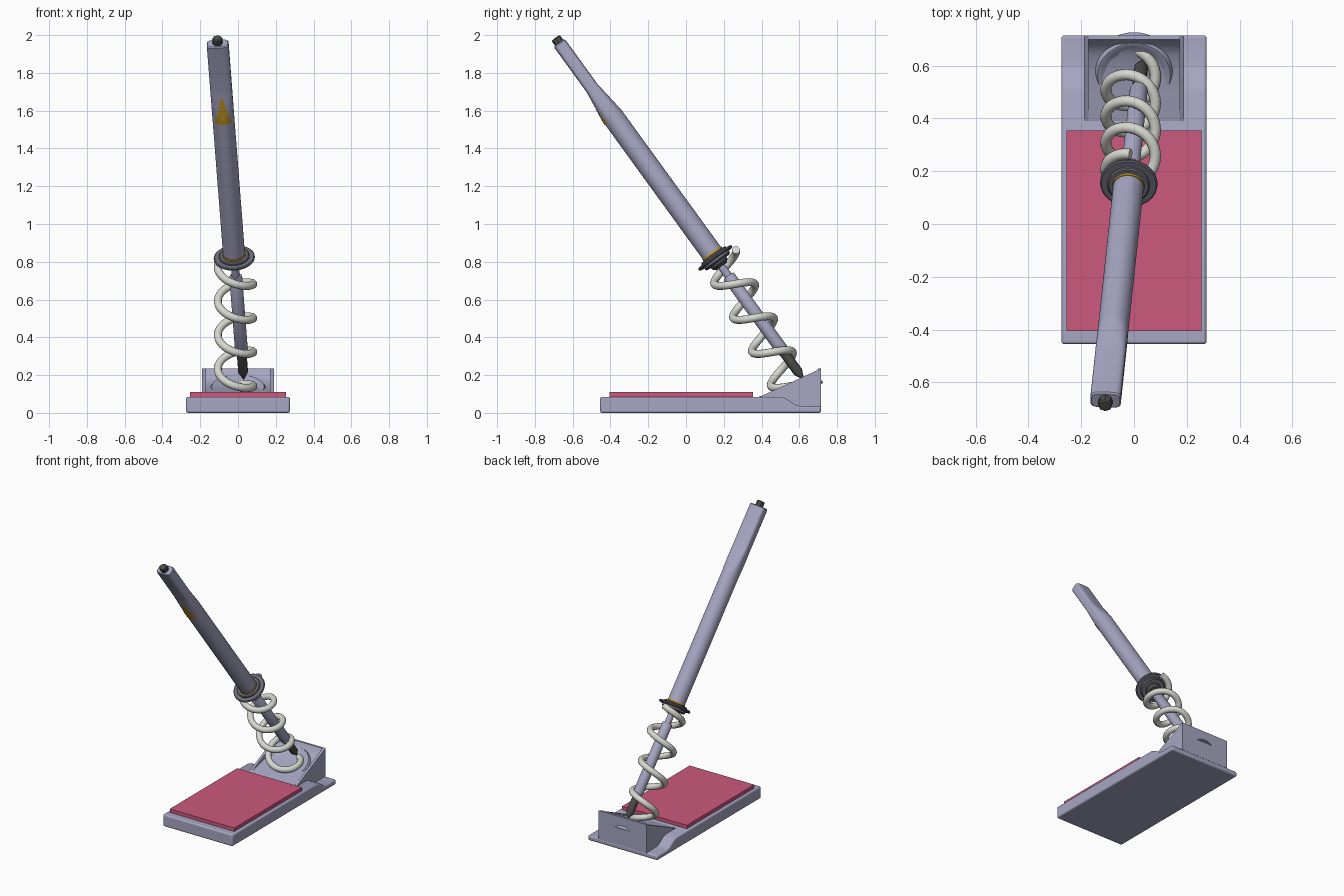
import bpy, bmesh, math
from mathutils import Matrix, Vector

if "Cube" in bpy.data.objects:
    bpy.data.objects.remove(bpy.data.objects["Cube"])


def mat(name, r, g, b):
    m = bpy.data.materials.new(name)
    m.diffuse_color = (r, g, b, 1)
    m.use_nodes = True
    m.node_tree.nodes["Principled BSDF"].inputs["Base Color"].default_value = m.diffuse_color
    return m


LAV = mat("lavender grey", 0.38, 0.38, 0.54)
PINK = mat("raspberry pad", 0.60, 0.10, 0.21)
STEEL = mat("pale spring steel", 0.68, 0.68, 0.63)
DARK = mat("dark grey", 0.075, 0.075, 0.07)
GREY = mat("collar grey", 0.15, 0.15, 0.19)
GOLD = mat("amber", 0.55, 0.31, 0.02)


def make(name, verts, faces, material, matrix=None, smooth=35, bevel=0):
    me = bpy.data.meshes.new(name)
    me.from_pydata([tuple(v) for v in verts], [], faces)
    bm = bmesh.new()
    bm.from_mesh(me)
    bmesh.ops.remove_doubles(bm, verts=bm.verts, dist=1e-5)
    bmesh.ops.recalc_face_normals(bm, faces=bm.faces)
    bm.to_mesh(me)
    bm.free()
    me.materials.append(material)
    ob = bpy.data.objects.new(name, me)
    bpy.context.collection.objects.link(ob)
    if matrix:
        ob.matrix_world = matrix
    if bevel:
        b = ob.modifiers.new("bevel", 'BEVEL')
        b.width, b.segments, b.limit_method = bevel, 3, 'ANGLE'
    if smooth:
        bpy.ops.object.select_all(action='DESELECT')
        bpy.context.view_layer.objects.active = ob
        ob.select_set(True)
        bpy.ops.object.shade_smooth_by_angle(angle=math.radians(smooth))
    return ob


def extrude_x(name, prof, x0, x1, material, bevel=0):
    """Extrude a (y, z) outline along x."""
    n = len(prof)
    v = [(x, y, z) for x in (x0, x1) for y, z in prof]
    f = [tuple(range(n)), tuple(range(2 * n - 1, n - 1, -1))]
    f += [(i, (i + 1) % n, n + (i + 1) % n, n + i) for i in range(n)]
    return make(name, v, f, material, bevel=bevel, smooth=30)


def loft(name, rings, material, matrix, n=40, closed=False):
    """rings: (half width, half depth, height, squareness); capped at both ends."""
    v = []
    for a, b, h, p in rings:
        for i in range(n):
            t = 2 * math.pi * i / n
            c, s = math.cos(t), math.sin(t)
            v.append((a * math.copysign(abs(c) ** (2 / p), c),
                      b * math.copysign(abs(s) ** (2 / p), s), h))
    f = [(k * n + i, k * n + (i + 1) % n, (k + 1) * n + (i + 1) % n, (k + 1) * n + i)
         for k in range(len(rings) - 1) for i in range(n)]
    f += [tuple(range(n))[::-1], tuple(range(len(v) - n, len(v)))]
    return make(name, v, f, material, matrix)


def lathe(name, prof, material, matrix, n=40):
    return loft(name, [(r, r, h, 2) for r, h in prof], material, matrix, n)


# Base plate with a lowered rear ledge
extrude_x("base_plate", [(-0.455, 0), (-0.455, 0.085), (0.50, 0.085), (0.53, 0.075),
                         (0.58, 0.042), (0.61, 0.035), (0.715, 0.035), (0.715, 0)],
          -0.275, 0.275, LAV, bevel=0.01)
# Foot pad
extrude_x("foot_pad", [(-0.405, 0.08), (-0.405, 0.11), (0.355, 0.11), (0.355, 0.08)],
          -0.255, 0.255, PINK)

# Rear housing: two triangular cheeks, a curved floor and the back wall
for side, name in ((1, "right_cheek"), (-1, "left_cheek")):
    extrude_x(name, [(0.39, 0.03), (0.39, 0.085), (0.715, 0.235), (0.715, 0.03)],
              side * 0.19, side * 0.172, LAV)
extrude_x("housing_floor", [(0.39, 0.03), (0.39, 0.088), (0.50, 0.115), (0.58, 0.135),
                            (0.64, 0.16), (0.68, 0.19), (0.70, 0.235), (0.715, 0.235),
                            (0.715, 0.03)], -0.173, 0.173, LAV)
# Spring cup, tilted with the spring
cup = Matrix.Translation((0, 0.575, 0.115)) @ Matrix.Rotation(math.radians(27), 4, 'X')
lathe("spring_cup", [(0.155, -0.03), (0.148, 0.015), (0.138, 0.028), (0.128, 0.028),
                     (0.105, 0.012), (0.06, 0.004), (0.001, 0.002)], LAV, cup)

# Frame of the leaning arm: z along the arm, -y on its front
foot, top = Vector((0.03, 0.62, 0.18)), Vector((-0.11, -0.69, 1.985))
w = (top - foot).normalized()
u = (Vector((1, 0, 0)) - w * w.x).normalized()
arm = Matrix.Translation(foot) @ Matrix((u, w.cross(u), w)).transposed().to_4x4()


def S(z):
    """Distance along the arm for a world height."""
    return (z - foot.z) / w.z


# Lower rod
lathe("rod_tip", [(0.004, 0), (0.026, 0.045), (0.026, S(0.34))], DARK, arm, 16)
lathe("lower_rod", [(0.028, S(0.32)), (0.034, S(0.335)), (0.034, S(0.72)), (0.03, S(0.725))],
      LAV, arm)
lathe("thin_rod", [(0.021, S(0.70)), (0.021, S(0.83))], LAV, arm, 24)

# Collar
c = S(0.82)
lathe("collar_hub", [(0.035, c - 0.055), (0.05, c - 0.04), (0.05, c)], DARK, arm)
lathe("collar_lower_disc", [(0.075, c - 0.026), (0.08, c - 0.02), (0.08, c)], GREY, arm)
lathe("collar_disc", [(0.104, c - 0.007), (0.109, c - 0.002), (0.109, c + 0.004),
                      (0.104, c + 0.008)], GREY, arm)
lathe("collar_upper_disc", [(0.08, c), (0.08, c + 0.016), (0.075, c + 0.02)], GREY, arm)
lathe("amber_ring", [(0.061, c), (0.061, c + 0.032)], GOLD, arm)

# Main tube flattening into the grip
R, FLAT = 0.058, 0.036
s0, s1 = S(1.57), S(1.72)


def section(s):
    t = min(max((s - s0) / (s1 - s0), 0), 1)
    return R, R + (FLAT - R) * t, 2 + 2.2 * t


end = S(1.957)
heights = [c + 0.028] + [s0 + (s1 - s0) * i / 8 for i in range(9)] + [end - 0.006]
rings = [(a, b, h, p) for h in heights for a, b, p in [section(h)]]
rings.append((R - 0.005, FLAT - 0.005, end, 4.2))
loft("main_tube", rings, LAV, arm, 48)

# Amber triangle inlaid on the front of the tube
rows, cols = 12, 8
p0, p1 = S(1.56), S(1.70)
verts = []
for j in range(rows + 1):
    t = j / rows
    s = p0 + (p1 - p0) * t
    a, b, p = section(s)
    for i in range(cols + 1):
        x = 0.045 * (2 * i / cols - 1) * (1 - t)
        verts.append((x, -b * (1 - abs(x / a) ** p) ** (1 / p) - 0.0025, s))
m = cols + 1
make("amber_triangle", verts, [(j * m + i, j * m + i + 1, (j + 1) * m + i + 1, (j + 1) * m + i)
                               for j in range(rows) for i in range(cols)], GOLD, arm)

# End button
lathe("end_button", [(0.027, end - 0.01), (0.027, end + 0.03), (0.022, end + 0.035)],
      DARK, arm, 8)

# Coil spring: starts and ends at the back, four turns
axis_dir = Vector((0, 0.1, -0.18))
back = Vector((0, 0.18, 0.1)).normalized()
start = Vector((-0.013, 0.1825, 0.817))
curve = bpy.data.curves.new("coil_spring", 'CURVE')
curve.dimensions = '3D'
curve.bevel_depth, curve.bevel_resolution, curve.use_fill_caps = 0.021, 4, True
spl = curve.splines.new('POLY')
N = 4 * 36
spl.points.add(N)
for i in range(N + 1):
    t = i / 36
    a = 2 * math.pi * t
    q = start + axis_dir * t + 0.094 * (math.cos(a) * back - math.sin(a) * Vector((1, 0, 0)))
    spl.points[i].co = (*q, 1)
spl.use_smooth = True
curve.materials.append(STEEL)
spring = bpy.data.objects.new("coil_spring", curve)
bpy.context.collection.objects.link(spring)
bpy.ops.object.select_all(action='DESELECT')
bpy.context.view_layer.objects.active = spring
spring.select_set(True)
bpy.ops.object.convert(target='MESH')
